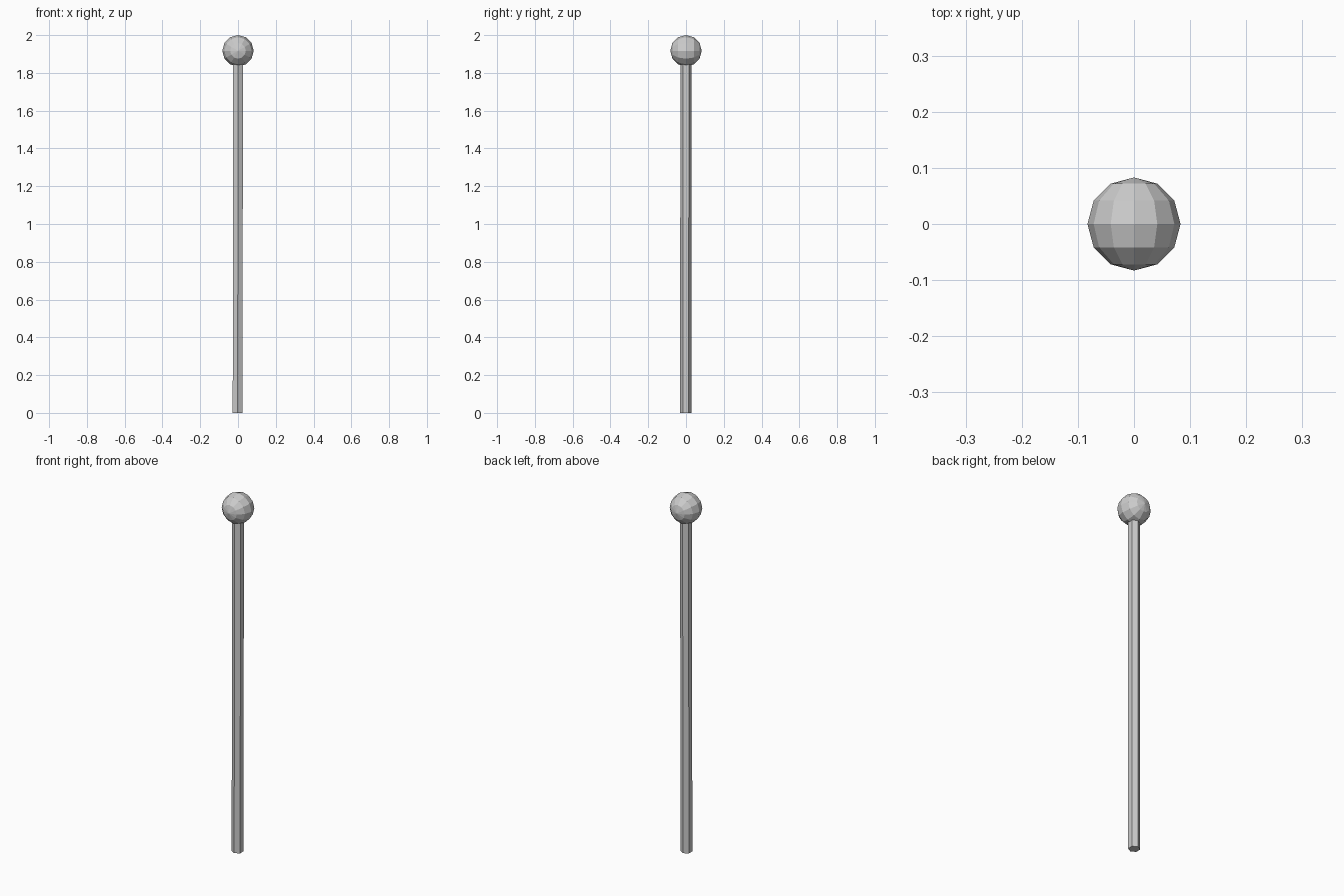
import bpy
from math import radians

if "Cube" in bpy.data.objects:
    bpy.data.objects.remove(bpy.data.objects["Cube"])

R = 0.083   # ball radius
ROD = 0.03  # rod corner radius

# Hexagonal rod, corners on the y axis, leaning very slightly
bpy.ops.mesh.primitive_cylinder_add(vertices=6, radius=ROD, depth=1.85, location=(0, 0, 0.925))
rod = bpy.context.object
rod.name = "rod"
for v in rod.data.vertices:
    if v.co.z < 0:
        v.co.x -= 0.002
        v.co.y -= 0.001

# Faceted ball on top, poles facing front and back
bpy.ops.mesh.primitive_uv_sphere_add(segments=12, ring_count=6, radius=R,
                                     location=(0, 0, 2 - R), rotation=(radians(90), 0, 0))
bpy.context.object.name = "ball_top"
